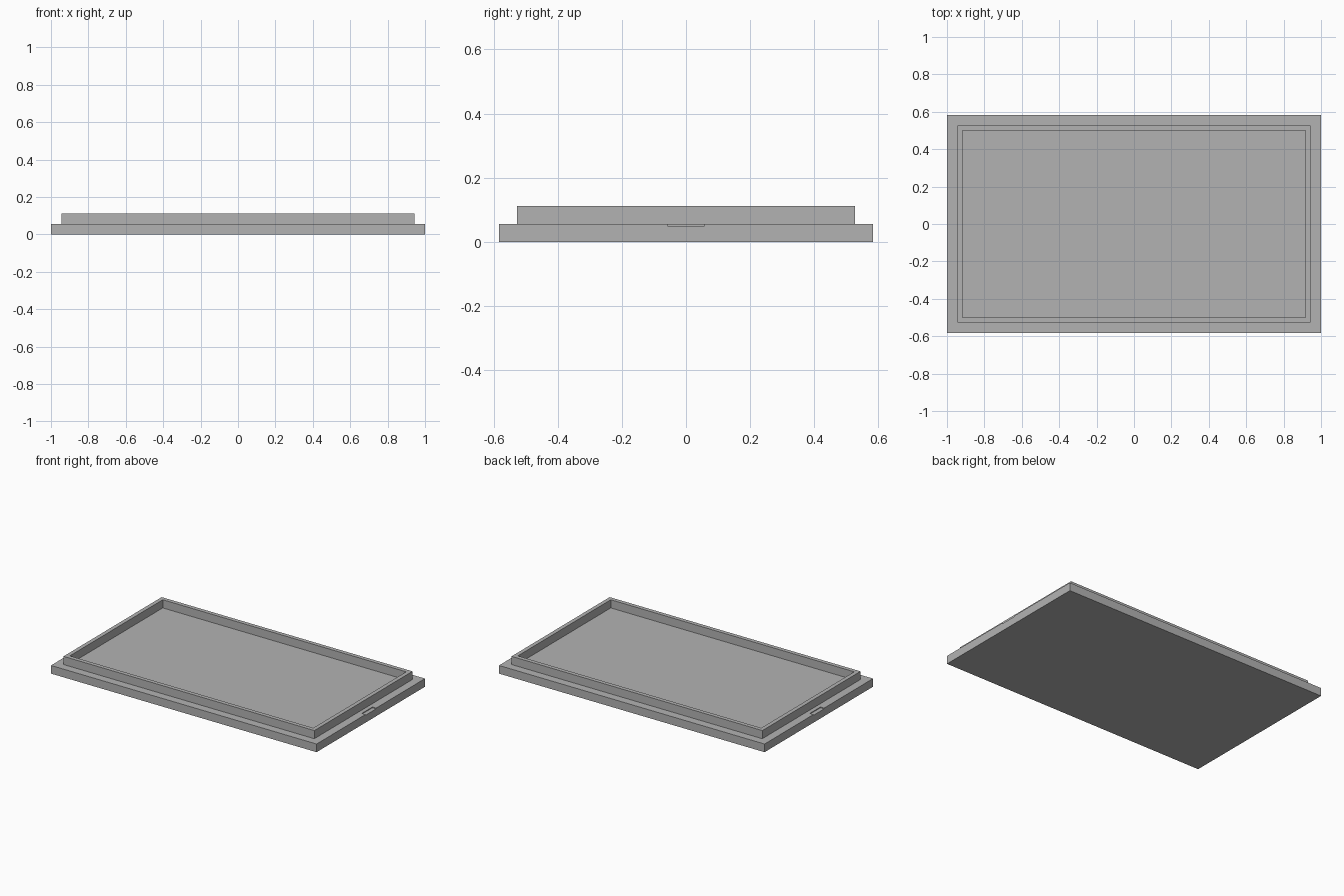
import bpy, bmesh
from mathutils import Matrix, Vector

if "Cube" in bpy.data.objects:
    bpy.data.objects.remove(bpy.data.objects["Cube"], do_unlink=True)

U = 2 / 72                      # one design unit
LENGTH, WIDTH = 72 * U, 42 * U
PLATE, LIP = 2 * U, 2 * U       # plate thickness and lip height
LEDGE, WALL = 2 * U, U          # border outside the lip, lip thickness

grey = bpy.data.materials.new("plain grey")
grey.use_nodes = True
colour = (0.45, 0.45, 0.45, 1)
grey.diffuse_color = colour
grey.node_tree.nodes["Principled BSDF"].inputs["Base Color"].default_value = colour


def add_box(bm, size, centre):
    matrix = Matrix.Translation(centre) @ Matrix.Diagonal((*size, 1))
    bmesh.ops.create_cube(bm, size=1, matrix=matrix)


def make_object(name, bm):
    bmesh.ops.recalc_face_normals(bm, faces=bm.faces)
    mesh = bpy.data.meshes.new(name)
    bm.to_mesh(mesh)
    bm.free()
    mesh.materials.append(grey)
    obj = bpy.data.objects.new(name, mesh)
    bpy.context.collection.objects.link(obj)
    return obj


# Lid: a flat plate with a thin raised lip set in from its edge
bm = bmesh.new()
add_box(bm, (LENGTH, WIDTH, PLATE), (0, 0, PLATE / 2))
top = max(bm.faces, key=lambda f: f.calc_center_median().z)
bmesh.ops.inset_region(bm, faces=[top], thickness=LEDGE, use_even_offset=True)
ring = bmesh.ops.inset_region(bm, faces=[top], thickness=WALL, use_even_offset=True)["faces"]
raised = bmesh.ops.extrude_face_region(bm, geom=ring)["geom"]
verts = [g for g in raised if isinstance(g, bmesh.types.BMVert)]
bmesh.ops.translate(bm, verts=verts, vec=Vector((0, 0, LIP)))
bmesh.ops.delete(bm, geom=[f for f in ring if f.is_valid], context="FACES_ONLY")
lid = make_object("lid", bm)

# Shallow finger notches in the middle of both short edges
bm = bmesh.new()
for side in (-1, 1):
    add_box(bm, (2 * U, 4.15 * U, 0.4 * U), (side * LENGTH / 2, 0, PLATE))
cutter = make_object("notch_cutter", bm)
cutter.hide_render = True
cutter.hide_set(True)
cut = lid.modifiers.new("notches", "BOOLEAN")
cut.operation = "DIFFERENCE"
cut.solver = "EXACT"
cut.object = cutter
